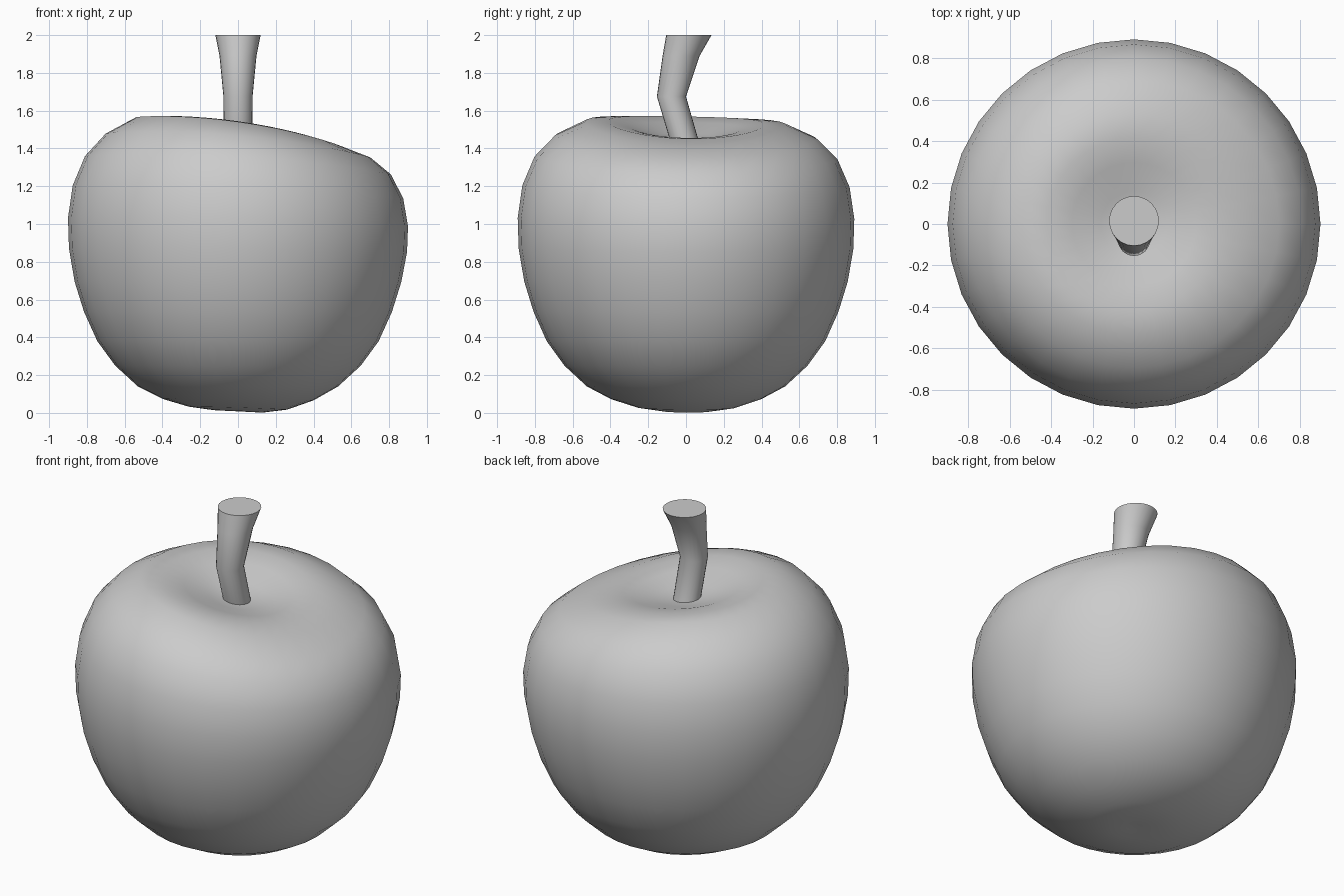
import bpy, bmesh, math

if "Cube" in bpy.data.objects:
    bpy.data.objects.remove(bpy.data.objects["Cube"])


def skin(name, rings, angle):
    """Join equal-length rings into a closed smooth surface."""
    bm = bmesh.new()
    loops = [[bm.verts.new(p) for p in ring] for ring in rings]
    n = len(loops[0])
    for a, b in zip(loops, loops[1:]):
        for i in range(n):
            j = (i + 1) % n
            bm.faces.new((a[i], a[j], b[j], b[i]))
    bm.faces.new(loops[0][::-1])
    bm.faces.new(loops[-1])
    bmesh.ops.recalc_face_normals(bm, faces=bm.faces)
    mesh = bpy.data.meshes.new(name)
    bm.to_mesh(mesh)
    bm.free()
    obj = bpy.data.objects.new(name, mesh)
    bpy.context.collection.objects.link(obj)
    bpy.ops.object.select_all(action='DESELECT')
    obj.select_set(True)
    bpy.context.view_layer.objects.active = obj
    bpy.ops.object.shade_smooth_by_angle(angle=math.radians(angle))
    return obj


def circle(r, n):
    return [(r * math.cos(2 * math.pi * i / n), r * math.sin(2 * math.pi * i / n))
            for i in range(n)]


# Fruit body: radius, height, lean of the ring towards +x
profile = [
    (0.04, 0.015, 0.05), (0.13, 0.009, 0.05), (0.26, 0.027, 0.03),
    (0.40, 0.072, 0.01), (0.53, 0.14, 0), (0.65, 0.25, 0),
    (0.745, 0.38, 0), (0.815, 0.535, 0), (0.865, 0.695, 0),
    (0.895, 0.87, 0.01), (0.90, 1.03, 0.025), (0.875, 1.20, 0.04),
    (0.81, 1.35, 0.06), (0.70, 1.46, 0.09), (0.54, 1.53, 0.14),
    (0.42, 1.535, 0.14), (0.30, 1.51, 0.14), (0.16, 1.465, 0.12),
    (0.04, 1.445, 0.08),
]
body = []
for r, z, k in profile:
    body.append([(x, y * 0.99, z - k * (x + x * x + 0.15 * y)) for x, y in circle(r, 32)])
skin("apple_body", body, 60)

# Bent stem: height, y offset, radius
stem_path = [(1.36, 0.015, 0.075), (1.675, -0.077, 0.077),
             (1.89, -0.026, 0.098), (2.0, 0.015, 0.12)]
stem = [[(x, y + oy, z) for x, y in circle(r, 24)] for z, oy, r in stem_path]
skin("stem", stem, 50)
